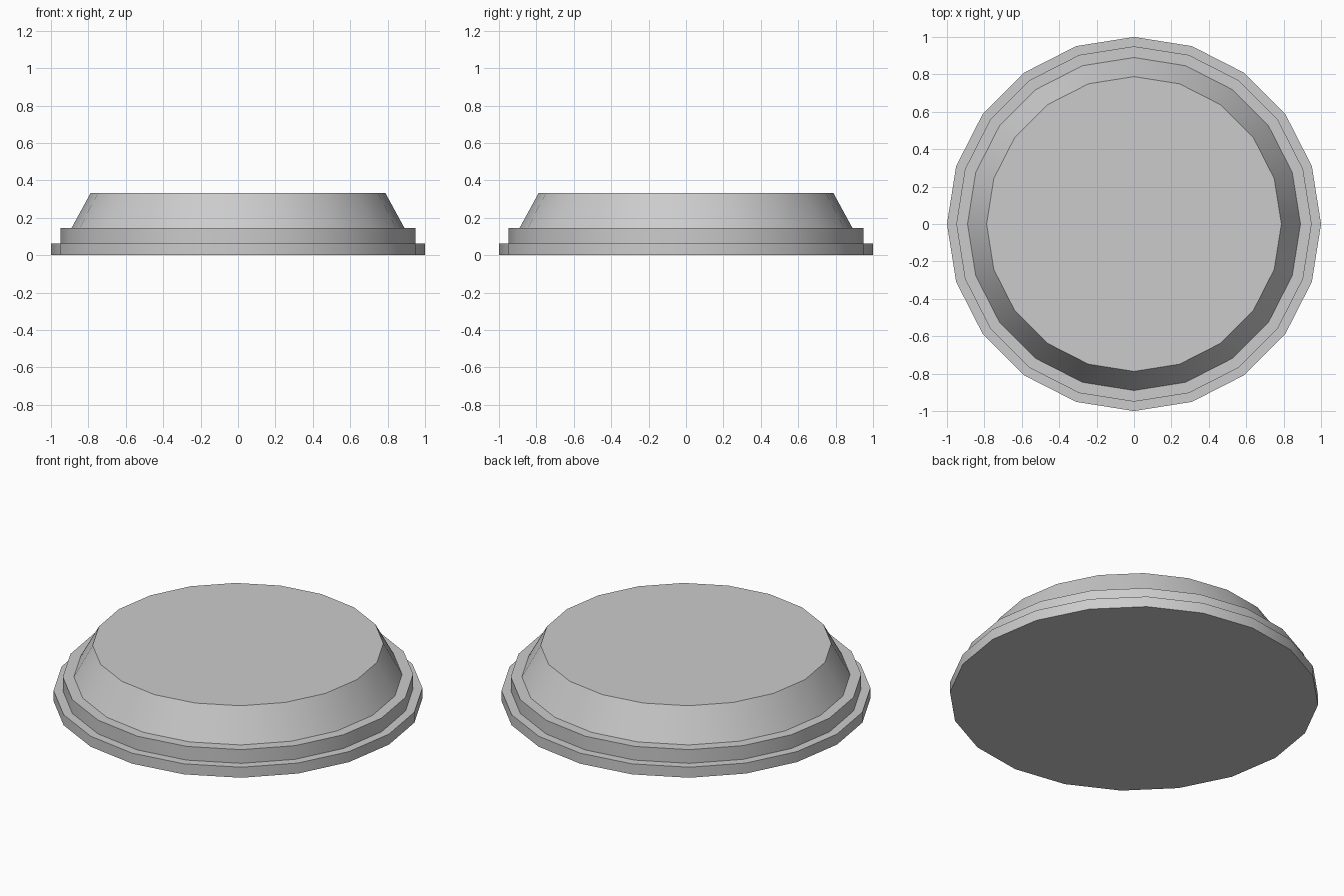
import bpy, bmesh, math

if "Cube" in bpy.data.objects:
    bpy.data.objects.remove(bpy.data.objects["Cube"])

SIDES = 20
# outer profile (radius, height), bottom to top: foot step, second step, tapered drum
PROFILE = [(1.0, 0.0), (1.0, 0.063), (0.95, 0.063), (0.95, 0.145),
           (0.89, 0.145), (0.788, 0.332)]


def lathe(name, profile, sides):
    bm = bmesh.new()
    rings = []
    for r, z in profile:
        rings.append([bm.verts.new((r * math.cos(2 * math.pi * i / sides),
                                    r * math.sin(2 * math.pi * i / sides), z))
                      for i in range(sides)])
    for low, high in zip(rings, rings[1:]):
        for i in range(sides):
            j = (i + 1) % sides
            bm.faces.new((low[i], low[j], high[j], high[i]))
    # flat caps
    bm.faces.new(rings[0][::-1])
    bm.faces.new(rings[-1])
    mesh = bpy.data.meshes.new(name)
    bm.to_mesh(mesh)
    bm.free()
    obj = bpy.data.objects.new(name, mesh)
    bpy.context.collection.objects.link(obj)
    return obj


# stepped round base
base = lathe("stepped_round_base", PROFILE, SIDES)
bpy.context.view_layer.objects.active = base
base.select_set(True)
bpy.ops.object.shade_smooth_by_angle(angle=math.radians(30))
